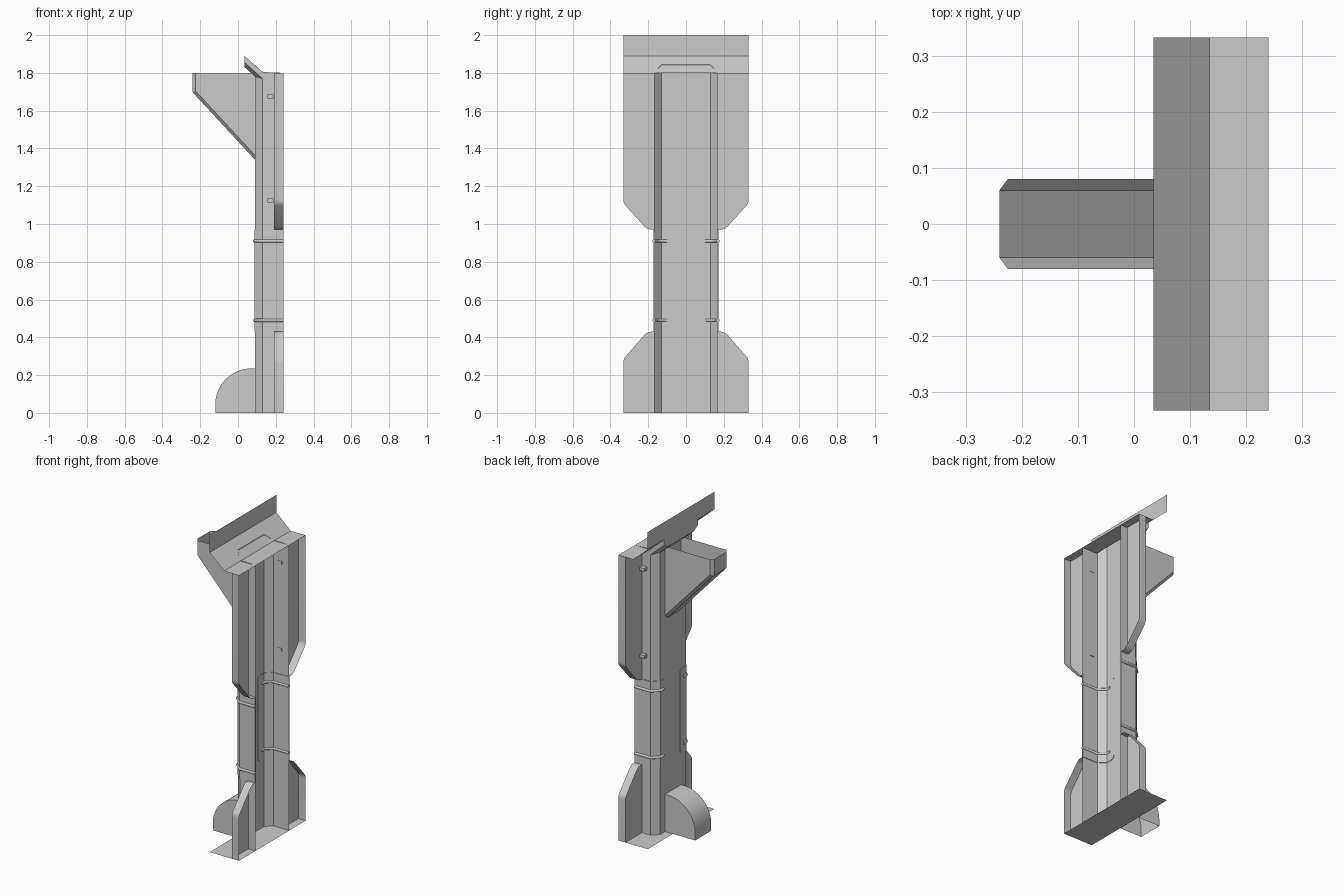
import bpy, math

if "Cube" in bpy.data.objects:
    bpy.data.objects.remove(bpy.data.objects["Cube"])


def make(name, verts, faces, smooth=False):
    me = bpy.data.meshes.new(name)
    me.from_pydata(verts, [], faces)
    me.update()
    ob = bpy.data.objects.new(name, me)
    bpy.context.collection.objects.link(ob)
    if smooth:
        bpy.ops.object.select_all(action='DESELECT')
        ob.select_set(True)
        bpy.context.view_layer.objects.active = ob
        bpy.ops.object.shade_smooth_by_angle(angle=math.radians(30))
    return ob


def strip(name, a, b, smooth=False):
    """Sheet ruled between two matching point lists."""
    n = len(a)
    return make(name, a + b, [(i, i + 1, n + i + 1, n + i) for i in range(n - 1)], smooth)


def corner(p, c, q, r, n=4):
    """Rounded corner at c between directions p and q."""
    def toward(t):
        d = math.dist(c, t)
        return [c[k] + (t[k] - c[k]) * r / d for k in (0, 1)]
    a, b = toward(p), toward(q)
    return [tuple((1-t)**2 * a[k] + 2*t*(1-t) * c[k] + t*t * b[k] for k in (0, 1))
            for t in [i / n for i in range(n + 1)]]


def slope(x):
    """Height of the top cover over x."""
    return 1.8 + max(0, .135 - x) * .9


W = .332

# Open channel column
half = [(.24, .168), (.13, .168), (.09, .13)]
prof = half + [(x, -y) for x, y in reversed(half)]
strip("column_channel", [(x, y, 0) for x, y in prof],
      [(x, y, slope(x) + (.003 if x < .1 else 0)) for x, y in prof])

# Base sheet and folded top cover
strip("base_plate", [(.035, -W, 0), (.24, -W, 0)], [(.035, W, 0), (.24, W, 0)])
fold = [(.24, 1.8), (.135, 1.8), (.035, 1.89), (.035, 2.0)]
strip("top_cover", [(x, -W, z) for x, z in fold], [(x, W, z) for x, z in fold])

# Block under the sloped cover
sec = [(.168, 0, .135), (.168, .035, .13), (.13, .06, .09)]
sec = sec + [(-y, d, x) for y, d, x in reversed(sec)]
back = [(.035, y, 1.89 - d) for y, d, x in sec]
strip("cover_block", back, [(x, y, slope(x) - d) for y, d, x in sec])
make("cover_block_end", back, [tuple(range(len(back)))])

# Flanged side wings
lower = ([(W, 0)] + corner((W, 0), (W, .285), (.2, .43), .02)
         + corner((W, .285), (.205, .43), (.168, .43), .025) + [(.168, .43)])
upper = ([(W, 1.8)] + corner((W, 1.8), (W, 1.11), (.2, .97), .02)
         + corner((W, 1.11), (.205, .97), (.168, .97), .025) + [(.168, .97)])
for s, side in ((1, "left"), (-1, "right")):
    for tag, edge, zend in (("lower", lower, 0), ("upper", upper, 1.8)):
        rim = [(.19, s * y, z) for y, z in edge]
        strip(f"{tag}_flange_{side}", rim, [(.24, y, z) for x, y, z in rim], True)
        face = rim + [(.19, s * .168, zend)]
        make(f"{tag}_wing_{side}", face, [tuple(range(len(face)))])

    # Clamp panel wrapped around the waist, with rounded inner corners
    path = [(.09, .067, .025), (.09, .070, .012), (.09, .077, .004), (.09, .09, 0),
            (.09, .13, 0), (.13, .168, 0), (.24, .168, 0)]
    clamp = strip(f"waist_clamp_{side}", [(x, s * y, .43 + d) for x, y, d in path],
                  [(x, s * y, .97 - d) for x, y, d in path])
    sol = clamp.modifiers.new("thickness", 'SOLIDIFY')
    sol.thickness, sol.offset = .006, 0

    # Waist ribs
    for z in (.49, .91):
        cu = bpy.data.curves.new(f"waist_rib_{side}", 'CURVE')
        cu.dimensions, cu.bevel_depth, cu.bevel_resolution = '3D', .009, 2
        cu.use_fill_caps = True
        sp = cu.splines.new('POLY')
        pts = [(.089, .1), (.089, .131), (.129, .169), (.24, .169)]
        sp.points.add(len(pts) - 1)
        for p, (x, y) in zip(sp.points, pts):
            p.co = (x, s * y, z, 1)
        bpy.context.collection.objects.link(bpy.data.objects.new(cu.name, cu))

    # Small pegs behind the upper wings
    for z in (1.125, 1.675):
        bpy.ops.mesh.primitive_cube_add(size=1, location=(.172, s * .18, z))
        peg = bpy.context.object
        peg.name, peg.scale = f"peg_{side}", (.034, .028, .02)

# Rear bracket, open on top, with chamfered edges
keel = [(-.24, 1.8), (-.24, 1.697), (.09, 1.34)]
shoulder = [(-.225, 1.8), (-.225, 1.705), (.09, 1.364)]
rows = [[(x, y, z) for x, z in p] for p, y in
        ((shoulder, -.08), (keel, -.06), (keel, .06), (shoulder, .08))]
for tag, a, b in zip(("chamfer_right", "keel", "chamfer_left"), rows, rows[1:]):
    strip(f"bracket_{tag}", a, b)
for r in (rows[0], rows[3]):
    make("bracket_side", r + [(.09, r[0][1], 1.8)], [(0, 1, 2, 3)])

# Rounded rear foot
arc = [(-.12, 0)] + [(.07 - .19 * math.cos(t), .045 + .19 * math.sin(t))
                     for t in [math.pi / 2 * i / 14 for i in range(15)]] + [(.09, .235)]
strip("foot_shell", [(x, -.08, z) for x, z in arc], [(x, .08, z) for x, z in arc], True)
for y in (-.08, .08):
    side = [(x, y, z) for x, z in arc] + [(.09, y, 0)]
    make("foot_side", side, [tuple(range(len(side)))])
